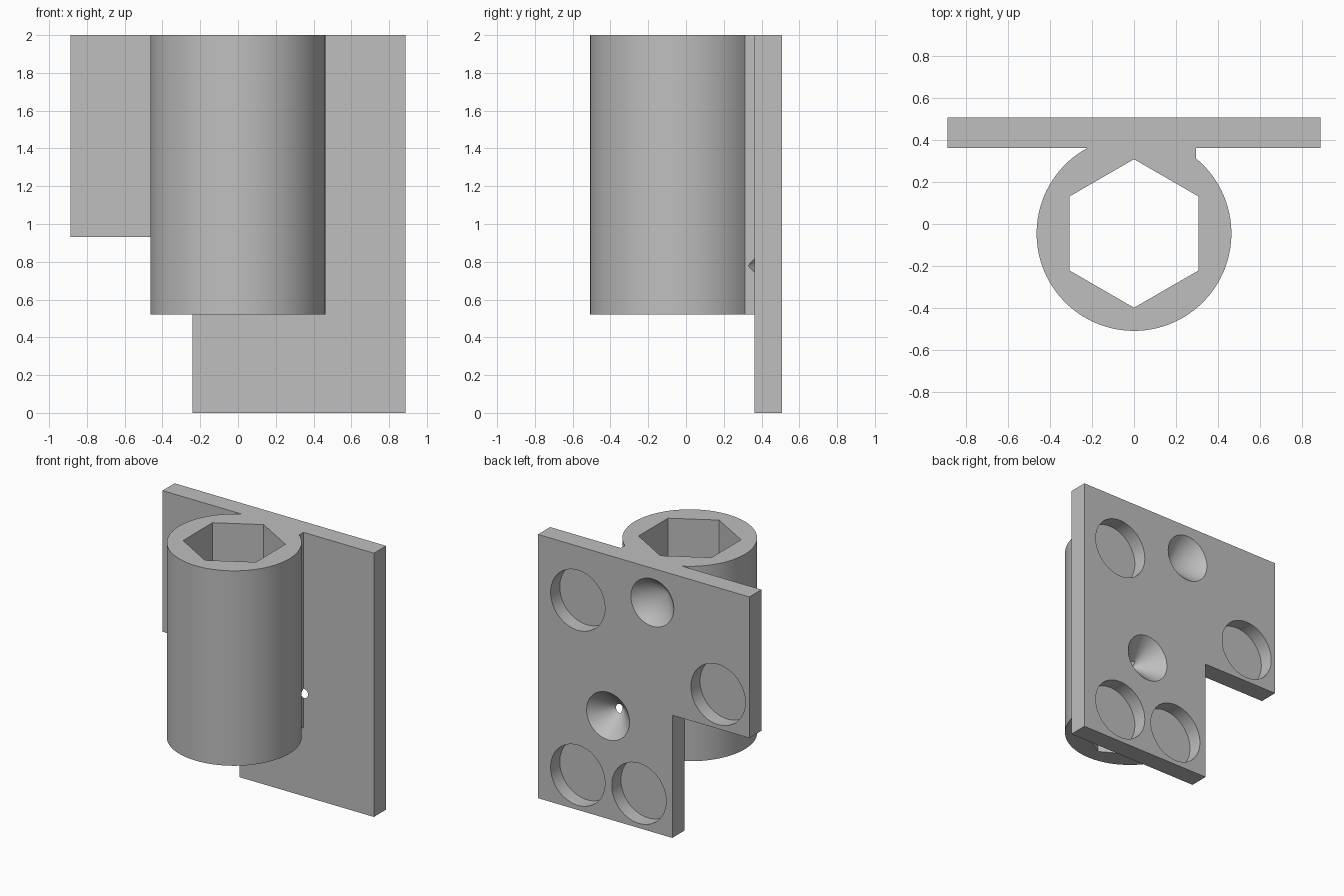
import bpy, bmesh, math
from mathutils import Matrix, Vector

if "Cube" in bpy.data.objects:
    bpy.data.objects.remove(bpy.data.objects["Cube"])

BACK, FRONT = 0.507, 0.362          # plate faces in y
CY, R = -0.045, 0.463               # socket axis and radius

grey = bpy.data.materials.new("light_grey")
grey.diffuse_color = (0.52, 0.52, 0.52, 1)
grey.use_nodes = True
grey.node_tree.nodes["Principled BSDF"].inputs["Base Color"].default_value = grey.diffuse_color


def make_object(name, bm):
    bmesh.ops.recalc_face_normals(bm, faces=bm.faces)
    mesh = bpy.data.meshes.new(name)
    bm.to_mesh(mesh)
    bm.free()
    mesh.materials.append(grey)
    obj = bpy.data.objects.new(name, mesh)
    bpy.context.collection.objects.link(obj)
    return obj


def prism(name, points, offset):
    """Extrude a closed 3D outline along offset."""
    bm = bmesh.new()
    face = bm.faces.new([bm.verts.new(p) for p in points])
    new = bmesh.ops.extrude_face_region(bm, geom=[face])["geom"]
    verts = [v for v in new if isinstance(v, bmesh.types.BMVert)]
    bmesh.ops.translate(bm, verts=verts, vec=Vector(offset))
    return make_object(name, bm)


def round_cutter(name, x, z, r_back, r_front, depth):
    """Round or conical cutter entering the back of the plate."""
    over = 0.02
    bm = bmesh.new()
    # local +z points to world -y, into the plate
    place = Matrix.Translation((x, BACK + (over - depth) / 2, z)) @ Matrix.Rotation(math.pi / 2, 4, 'X')
    bmesh.ops.create_cone(bm, cap_ends=True, segments=64, radius1=r_back,
                          radius2=r_front, depth=depth + over, matrix=place)
    bmesh.ops.remove_doubles(bm, verts=bm.verts, dist=1e-5)
    return make_object(name, bm)


def combine(target, other, operation):
    mod = target.modifiers.new(operation.lower(), 'BOOLEAN')
    mod.operation, mod.object, mod.solver = operation, other, 'EXACT'
    bpy.context.view_layer.objects.active = target
    bpy.ops.object.modifier_apply(modifier=mod.name)
    bpy.data.objects.remove(other, do_unlink=True)


# back plate with a notched lower corner
outline = [(-0.887, 0.93), (-0.24, 0.93), (-0.24, 0), (0.887, 0), (0.887, 2), (-0.887, 2)]
bracket = prism("socket_bracket", [(x, FRONT, z) for x, z in outline], (0, BACK - FRONT, 0))

# socket barrel with the neck that reaches into the plate
start, end = math.radians(115), 2 * math.pi + math.acos(0.295 / R)
steps = 84
arc = [start + (end - start) * i / steps for i in range(steps + 1)]
profile = [(R * math.cos(a), CY + R * math.sin(a)) for a in arc]
profile += [(0.295, 0.42), (profile[0][0], 0.42)]
barrel = prism("socket_barrel", [(x, y, 0.522) for x, y in profile], (0, 0, 1.478))
combine(bracket, barrel, 'UNION')

# hexagonal bore through the barrel
hexagon = [math.radians(30 + 60 * i) for i in range(6)]
bore = prism("hex_bore", [(0.353 * math.cos(a), CY + 0.353 * math.sin(a), 0.3) for a in hexagon], (0, 0, 2))
combine(bracket, bore, 'DIFFERENCE')

# round flat pockets in the back
for x, z in [(0.553, 1.59), (-0.624, 1.19), (0.553, 0.263), (0.04, 0.263)]:
    combine(bracket, round_cutter("pocket", x, z, 0.228, 0.228, 0.11), 'DIFFERENCE')

# conical dimples in the back
for x, z in [(-0.073, 1.74), (0.299, 0.78)]:
    combine(bracket, round_cutter("dimple", x, z, 0.2, 0.0, 0.18), 'DIFFERENCE')

# smooth round walls, sharp edges
bpy.ops.object.select_all(action='DESELECT')
bracket.select_set(True)
bpy.context.view_layer.objects.active = bracket
bpy.ops.object.shade_smooth_by_angle(angle=math.radians(25))
